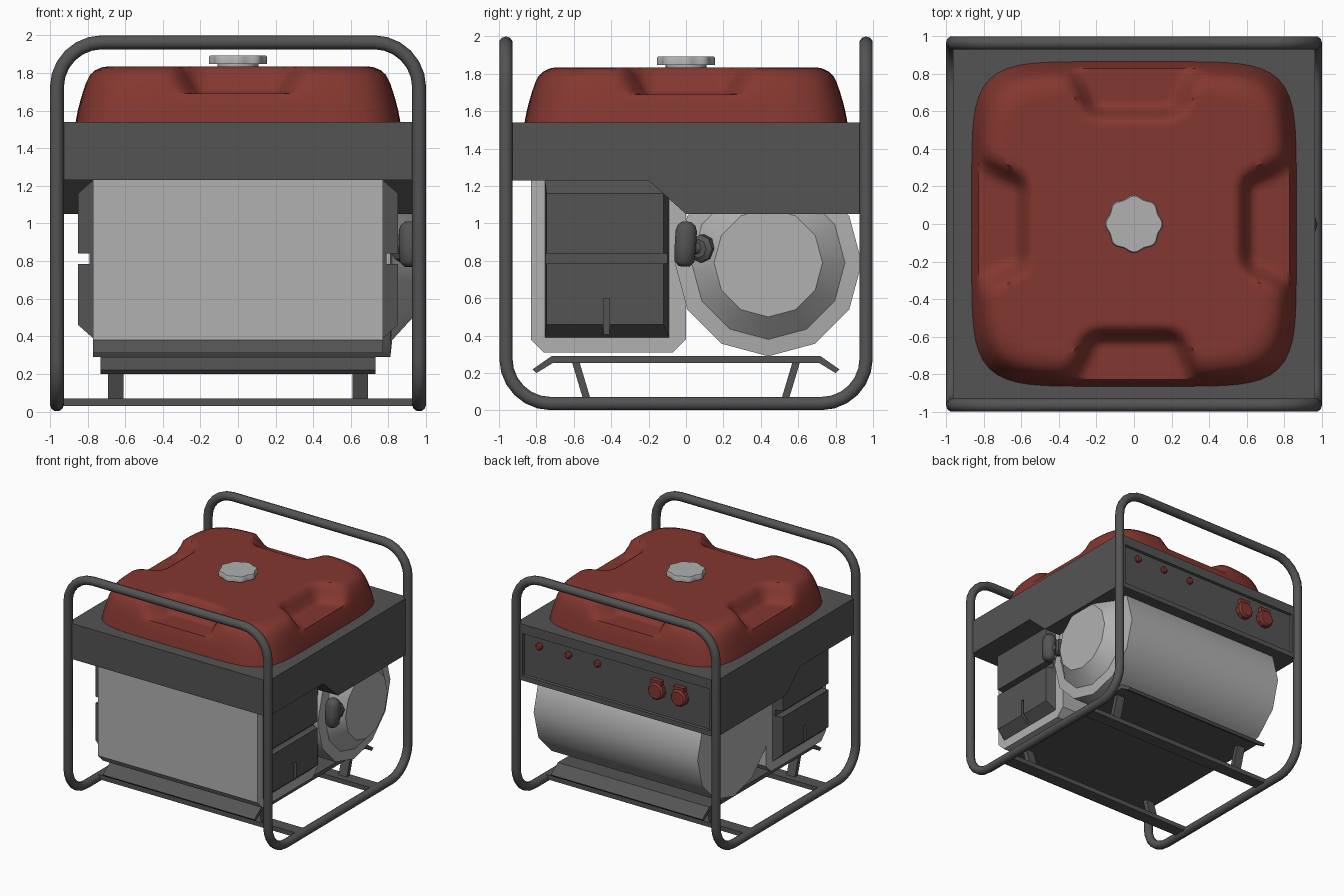
import bpy, bmesh, math
from mathutils import Vector, Matrix

if "Cube" in bpy.data.objects:
    bpy.data.objects.remove(bpy.data.objects["Cube"])


def material(name, rgb):
    m = bpy.data.materials.new(name)
    m.diffuse_color = (*rgb, 1)
    m.use_nodes = True
    m.node_tree.nodes["Principled BSDF"].inputs["Base Color"].default_value = m.diffuse_color
    return m


DARK = material("dark_grey", (0.088, 0.088, 0.088))
LIGHT = material("light_grey", (0.44, 0.44, 0.44))
RED = material("tank_red", (0.23, 0.038, 0.029))


def finish(name, bm, mat, smooth=None):
    bmesh.ops.recalc_face_normals(bm, faces=bm.faces)
    me = bpy.data.meshes.new(name)
    bm.to_mesh(me)
    bm.free()
    me.materials.append(mat)
    ob = bpy.data.objects.new(name, me)
    bpy.context.collection.objects.link(ob)
    if smooth:
        bpy.ops.object.select_all(action='DESELECT')
        ob.select_set(True)
        bpy.context.view_layer.objects.active = ob
        bpy.ops.object.shade_smooth_by_angle(angle=math.radians(smooth))
    return ob


def loft(rings, caps=True):
    """Skin a list of equal-length point rings."""
    bm = bmesh.new()
    vs = [[bm.verts.new(p) for p in r] for r in rings]
    n = len(vs[0])
    for a, b in zip(vs, vs[1:]):
        for i in range(n):
            bm.faces.new((a[i], a[(i + 1) % n], b[(i + 1) % n], b[i]))
    if caps:
        bm.faces.new(vs[0])
        bm.faces.new(vs[-1])
    return bm


def prism(x0, x1, yz):
    return loft([[(x, y, z) for y, z in yz] for x in (x0, x1)])


def rect(y0, y1, z0, z1):
    return [(y0, z0), (y1, z0), (y1, z1), (y0, z1)]


def box(name, x, y, z, mat):
    return finish(name, prism(*x, rect(*y, *z)), mat)


def lathe(name, start, axis, profile, n, mat, smooth=35, phase=0, lobe=0):
    """Turn (distance, radius) pairs around an axis."""
    q = Vector(axis).to_track_quat('Z', 'Y')
    rings = []
    for d, r in profile:
        ring = []
        for i in range(n):
            t = math.tau * i / n + phase
            k = r * (1 + lobe * math.cos(8 * t))
            ring.append(Vector(start) + q @ Vector((k * math.cos(t), k * math.sin(t), d)))
        rings.append(ring)
    return finish(name, loft(rings), mat, smooth)


# Tubular frame: one closed bent pipe
A, LO, HI, R = 0.963, 0.037, 1.963, 0.24
corners = [Vector(c) for c in ((-A, -A, HI), (A, -A, HI), (A, -A, LO), (A, A, LO),
                               (A, A, HI), (-A, A, HI), (-A, A, LO), (-A, -A, LO))]
path = []
for i, p in enumerate(corners):
    d1 = (corners[i - 1] - p).normalized()
    d2 = (corners[(i + 1) % 8] - p).normalized()
    for k in range(7):
        t = math.pi / 2 * k / 6
        path.append(p + (d1 + d2) * R - R * (d2 * math.cos(t) + d1 * math.sin(t)))
cu = bpy.data.curves.new("tube_frame", 'CURVE')
cu.dimensions = '3D'
cu.bevel_depth, cu.bevel_resolution = 0.037, 3
sp = cu.splines.new('POLY')
sp.points.add(len(path) - 1)
for pt, co in zip(sp.points, path):
    pt.co = (*co, 1)
sp.use_cyclic_u = True
cu.materials.append(DARK)
bpy.context.collection.objects.link(bpy.data.objects.new("tube_frame", cu))

# Base: cross bars, slanted struts and folded tray
for s, side in ((-1, "front"), (1, "back")):
    box(side + "_cross_bar", (-A, A), sorted((s * 0.46, s * 0.57)), (0.03, 0.07), DARK)
    for x in (-0.65, 0.65):
        strut = [(s * 0.55, 0.06), (s * 0.51, 0.06), (s * 0.57, 0.26), (s * 0.61, 0.26)]
        finish(side + "_strut", prism(x - 0.04, x + 0.04, strut), DARK)
tray = [(-0.82, 0.22), (-0.72, 0.29), (0.72, 0.29), (0.82, 0.22),
        (0.80, 0.20), (0.71, 0.255), (-0.71, 0.255), (-0.80, 0.20)]
finish("tray", prism(-0.73, 0.73, tray), DARK)

# Control housing with deeper back skirt and a recessed back panel
bm = prism(-A, A, [(-A, 1.23), (-0.2, 1.23), (0, 1.05), (A, 1.05), (A, 1.54), (-A, 1.54)])
bmesh.ops.recalc_face_normals(bm, faces=bm.faces)
bm.normal_update()
back = next(f for f in bm.faces if f.normal.y > 0.9)
bmesh.ops.inset_region(bm, faces=[back], thickness=0.088)
bmesh.ops.translate(bm, verts=back.verts, vec=(0, 0, -0.02))
bmesh.ops.inset_region(bm, faces=[back], thickness=0.003)
bmesh.ops.translate(bm, verts=back.verts, vec=(0, -0.025, 0))
finish("control_housing", bm, DARK)

# Red buttons and sockets on the back panel
for x in (0.75, 0.47, 0.19):
    lathe("button", (x, 0.93, 1.38), (0, 1, 0), [(0, 0.03), (0.025, 0.03), (0.035, 0.02)], 10, RED)
for x in (-0.39, -0.61):
    lathe("socket", (x, 0.93, 1.305), (0, 1, 0), [(0, 0.075), (0.045, 0.075), (0.06, 0.06)], 10, RED)
    box("socket_hinge", (x - 0.05, x + 0.05), (0.93, 0.975), (1.35, 1.40), RED)

# Engine block with chamfered lower edges
finish("engine_block", prism(-0.77, 0.77, [(-0.83, 0.38), (-0.76, 0.31), (-0.07, 0.31),
                                           (0, 0.38), (0, 1.25), (-0.83, 1.25)]), LIGHT)

# Tapered side covers with grooves, mirrored to both sides
cover = finish("side_covers", loft([
    [(0.765, y, z) for y, z in rect(-0.755, -0.09, 0.385, 1.235)],
    [(0.85, y, z) for y, z in rect(-0.745, -0.12, 0.46, 1.16)]]), DARK)
cutters = [box("groove_cutter", (0.79, 0.9), (-0.9, 0.1), (0.785, 0.84), DARK),
           box("slot_cutter", (0.79, 0.9), (-0.44, -0.41), (0.3, 0.6), DARK)]
for c in cutters:
    c.hide_render = True
    c.hide_set(True)
    b = cover.modifiers.new("groove", 'BOOLEAN')
    b.operation, b.solver, b.object = 'DIFFERENCE', 'EXACT', c
mirror = cover.modifiers.new("mirror", 'MIRROR')
mirror.use_axis[0] = True
bpy.ops.object.select_all(action='DESELECT')
cover.select_set(True)
bpy.context.view_layer.objects.active = cover
for name in [m.name for m in cover.modifiers]:
    bpy.ops.object.modifier_apply(modifier=name)
for c in cutters:
    bpy.data.objects.remove(c)

# Generator drum with a conical right end
lathe("generator_drum", (0, 0.44, 0.79), (1, 0, 0),
      [(-0.77, 0.5), (0.81, 0.5), (0.82, 0.41), (0.93, 0.29)], 12, LIGHT)

# Pull handle: grip, stem and nut
lathe("pull_grip", (0.915, -0.01, 0.77), (0, 0.06, 1),
      [(0, 0.03), (0.025, 0.055), (0.1, 0.06), (0.19, 0.06), (0.22, 0.05), (0.24, 0.025)],
      10, DARK, 50)
lathe("pull_stem", (0.91, 0.0, 0.87), (-0.35, 1, -0.05), [(0, 0.035), (0.11, 0.035)], 8, DARK, 50)
lathe("pull_nut", (0.90, 0.07, 0.865), (-0.8, 0.5, 0),
      [(-0.01, 0.05), (0.01, 0.075), (0.06, 0.075), (0.09, 0.05)], 8, DARK)


# Fuel tank: rounded square dome with a scooped hollow on each side
def step(a, b, v):
    t = min(1, max(0, (v - a) / (b - a)))
    return t * t * (3 - 2 * t)


def tank_point(t, s, z):
    c, n = math.cos(t), math.sin(t)
    r = s * 0.865 / (abs(c) ** 6 + abs(n) ** 6) ** (1 / 6)
    x, y = r * c, r * n
    out, across = max(abs(x), abs(y)), min(abs(x), abs(y))
    w = 0.19 + 0.45 * max(0, out - 0.57)
    mask = step(0.54, 0.64, out) * (1 - step(w - 0.03, w + 0.09, across))
    return x, y, z - max(0, z - 1.69) * mask


profile = [(1, 1.53), (0.985, 1.6), (0.967, 1.66), (0.955, 1.70), (0.935, 1.75), (0.912, 1.79),
           (0.88, 1.815), (0.84, 1.83)]
profile += [(s / 100, 1.835) for s in (80, 77, 74, 71, 68, 65, 62, 59, 54, 40, 20)]
tank = loft([[tank_point(math.tau * i / 128, s, z) for i in range(128)] for s, z in profile])
finish("fuel_tank", tank, RED, 50)

# Filler neck and scalloped cap
lathe("filler_neck", (0, 0, 1.82), (0, 0, 1), [(0, 0.11), (0.04, 0.11)], 24, LIGHT)
lathe("filler_cap", (0, 0, 1.848), (0, 0, 1), [(0, 0.148), (0.036, 0.148), (0.045, 0.142)],
      48, LIGHT, 40, math.pi / 8, 0.05)
